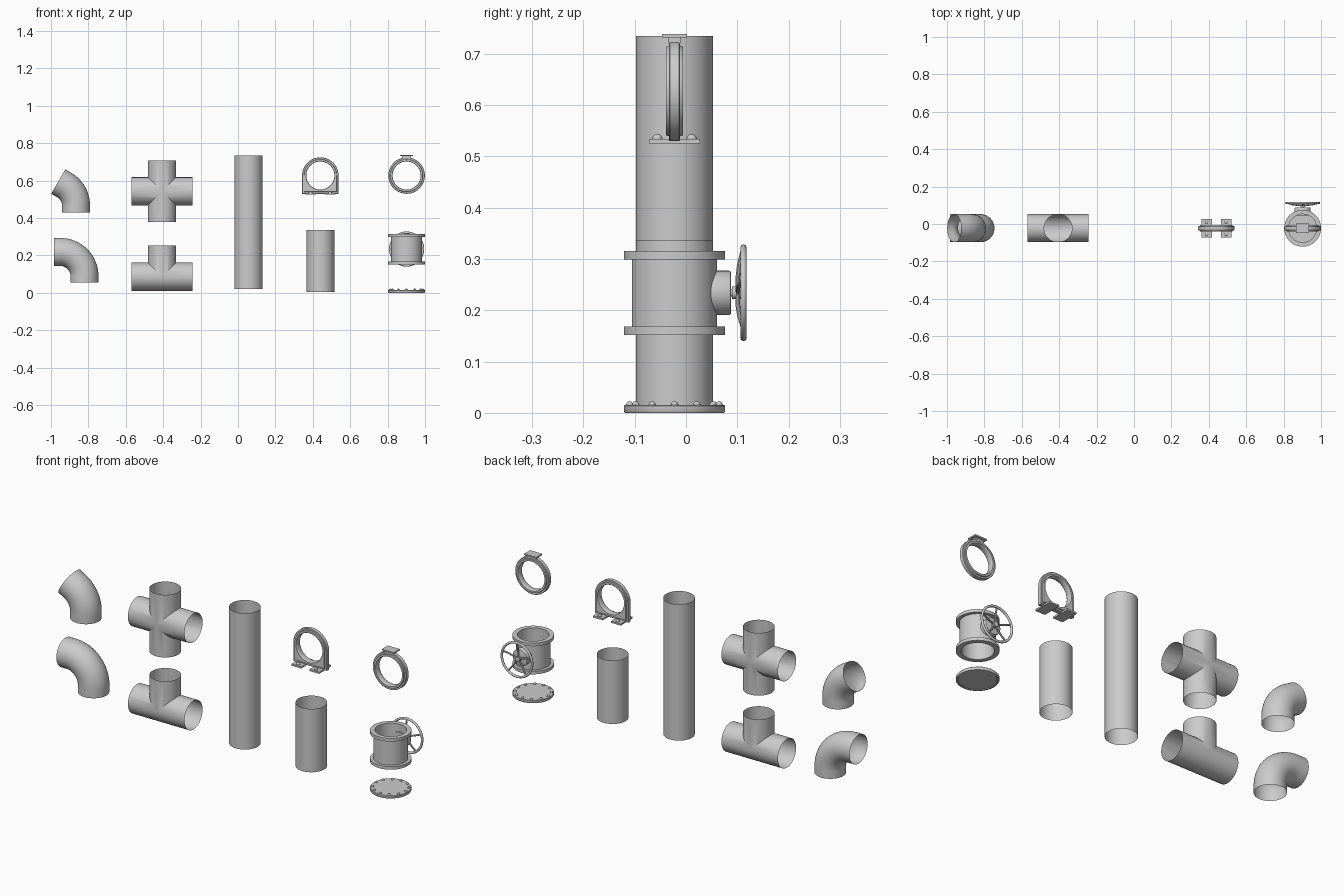
import bpy, bmesh, math
from math import sin, cos, pi, radians
from mathutils import Vector as V

if "Cube" in bpy.data.objects:
    bpy.data.objects.remove(bpy.data.objects["Cube"])

Y0, R, N = -0.0225, 0.075, 64      # shared centre plane, pipe radius, sides


def skin(name, ring_sets, loop=False):
    """Bridge rings of points; each entry of ring_sets is one shell."""
    bm = bmesh.new()
    for rings in ring_sets:
        vs = [[bm.verts.new(p) for p in ring] for ring in rings]
        n = len(rings[0])
        for a in range(len(vs) if loop else len(vs) - 1):
            A, B = vs[a], vs[(a + 1) % len(vs)]
            for i in range(n):
                j = (i + 1) % n
                bm.faces.new((A[i], A[j], B[j], B[i]))
    bmesh.ops.remove_doubles(bm, verts=bm.verts, dist=1e-5)
    bmesh.ops.recalc_face_normals(bm, faces=bm.faces)
    me = bpy.data.meshes.new(name)
    bm.to_mesh(me)
    bm.free()
    ob = bpy.data.objects.new(name, me)
    bpy.context.collection.objects.link(ob)
    bpy.ops.object.select_all(action='DESELECT')
    ob.select_set(True)
    bpy.context.view_layer.objects.active = ob
    bpy.ops.object.shade_smooth_by_angle(angle=radians(35))
    return ob


def lathe_rings(prof, c, axis='Z', n=N):
    out = []
    for r, h in prof:
        pts = []
        for i in range(n):
            a = 2 * pi * i / n
            u, v = r * cos(a), r * sin(a)
            pts.append(V(c) + (V((u, v, h)) if axis == 'Z' else V((u, h, v))))
        out.append(pts)
    return out


def lathe(name, prof, c, axis='Z', loop=False):
    return skin(name, [lathe_rings(prof, c, axis)], loop)


def sweep_rings(pts, r, normal, n=N):
    rings = []
    for k, p in enumerate(pts):
        t = (pts[min(k + 1, len(pts) - 1)] - pts[max(k - 1, 0)]).normalized()
        s = t.cross(normal)
        rings.append([p + r * (cos(2 * pi * i / n) * s + sin(2 * pi * i / n) * normal)
                      for i in range(n)])
    return rings


def box(name, c, size):
    x, y, z = (s / 2 for s in size)
    rect = lambda k, h: [V(c) + V((a * x * k, b * y * k, h))
                         for a, b in ((-1, -1), (1, -1), (1, 1), (-1, 1))]
    return skin(name, [[rect(0, -z), rect(1, -z), rect(1, z), rect(0, z)]])


def bolts(name, places, r, h):
    dome = [(r * 1.15, 0), (r * 1.15, h * .3), (r, h * .35), (r * .85, h * .7), (r * .5, h * .93), (0, h)]
    skin(name, [lathe_rings(dome, p, n=16) for p in places])


# Straight pipes
lathe("long_pipe", [(R, 0.02), (R, 0.734)], (0.056, Y0, 0))
lathe("short_pipe", [(R, 0.004), (R, 0.336)], (0.441, Y0, 0))


# Tee and cross: arms meeting on mitred edges
def arm(c, d, e, length, tee_run=False):
    d, e, y = V(d), V(e), V((0, 1, 0))
    inner, outer = [], []
    for i in range(N):
        u, v = R * cos(2 * pi * i / N), R * sin(2 * pi * i / N)
        t = max(u, 0) if tee_run else abs(u)
        base = V(c) + u * e + v * y
        inner.append(base + t * d)
        outer.append(base + length * d)
    return [inner, outer]


X, Z = (1, 0, 0), (0, 0, 1)
c = (-0.406, Y0, 0.543)
skin("cross_pipe", [arm(c, X, Z, .164), arm(c, (-1, 0, 0), Z, .164),
                    arm(c, Z, X, .164), arm(c, (0, 0, -1), X, .164)])
c = (-0.406, Y0, 0.086)
skin("tee_pipe", [arm(c, X, Z, .164, True), arm(c, (-1, 0, 0), Z, .164, True),
                  arm(c, Z, X, .168)])


# Elbows: short straight, bend, short straight
def elbow(name, start, angle, bend=0.128, s=0.036):
    a = radians(angle)
    p0 = V(start)
    pts = [p0]
    for i in range(17):
        t = a * i / 16
        pts.append(p0 + V((-bend * (1 - cos(t)), 0, s + bend * sin(t))))
    pts.append(pts[-1] + s * V((-sin(a), 0, cos(a))))
    skin(name, [sweep_rings(pts, R, V((0, 1, 0)))])


elbow("right_angle_elbow", (-0.821, Y0, 0.054), 90)
elbow("shallow_elbow", (-0.866, Y0, 0.43), 60)

# Blind flange with bolts
VX = 0.9015
lathe("blind_flange", [(0, .003), (.088, .003), (.09, 0), (.0965, 0), (.0985, .003),
                       (.0985, .0135), (.097, .015), (0, .015)], (VX, Y0, 0))
bolts("blind_flange_bolts", [(VX + .087 * cos(k * pi / 6), Y0 + .087 * sin(k * pi / 6), .0148)
                             for k in range(12)], .0065, .0075)

# Valve body with two flanges
lathe("valve_body", [(.075, .152), (.0985, .152), (.0985, .168), (.083, .168), (.083, .299),
                     (.0985, .299), (.0985, .315), (.075, .315)], (VX, Y0, 0), loop=True)

# Bonnet, stem and hub along +y
WZ = 0.234
lathe("valve_bonnet", [(0, .046), (.043, .046), (.043, .084), (.0415, .087), (.039, .088), (0, .088)],
      (VX, 0, WZ), 'Y')
lathe("valve_stem", [(.007, .086), (.007, .090), (.012, .090), (.012, .098), (.007, .099),
                     (.007, .103), (.012, .104), (.012, .110), (.009, .112), (0, .112)],
      (VX, 0, WZ), 'Y')

# Handwheel rim and dished spokes
rim = [(.088 + .006 * cos(k * pi / 6), .112 + .006 * sin(k * pi / 6)) for k in range(12)]
lathe("handwheel_rim", rim, (VX, 0, WZ), 'Y', loop=True)
spokes = []
for k in range(5):
    a = pi / 2 + 2 * pi * k / 5
    d = V((cos(a), 0, sin(a)))
    pts = [V((VX, y, WZ)) + r * d for r, y in ((.006, .101), (.03, .101), (.055, .104), (.087, .112))]
    spokes.append(sweep_rings(pts, .0045, d.cross(V((0, 1, 0))), 10))
skin("handwheel_spokes", spokes)

# Clamp section: (radius, depth); thick inner band, thinner outer rib
section = [(.075, -.0135), (.077, -.0165), (.086, -.0165), (.088, -.011), (.0955, -.011), (.0975, -.009)]
section += [(r, -h) for r, h in reversed(section)]

# Hanging ring clamp with neck and ceiling plate
CZ = 0.627
lathe("hanging_ring", section, (VX, Y0, CZ), 'Y', loop=True)
box("hanging_neck", (VX, Y0, .727), (.048, .024, .014))
box("hanging_plate", (VX, Y0, .7345), (.07, .049, .007))

# Standing clamp: round hole, arched top, square base
UX = 0.44
rings = lathe_rings(section, (UX, Y0, CZ), 'Y')
for (r, h), ring in zip(section, rings):
    if r > .08:
        for p in ring:
            dx, dz = p.x - UX, p.z - CZ
            if dz < 0:
                f = r / max(abs(dx), abs(dz))
                p.x, p.z = UX + dx * f, CZ + dz * f
skin("standing_clamp", [rings], loop=True)

# Clamp feet and their bolts
for s, side in ((-1, "left"), (1, "right")):
    box(side + "_clamp_foot", (UX + s * .052, Y0, .5295), (.056, .099, .009))
bolts("clamp_foot_bolts", [(UX + s * .052, Y0 + t * .0335, .5338)
                           for s in (-1, 1) for t in (-1, 1)], .009, .009)
